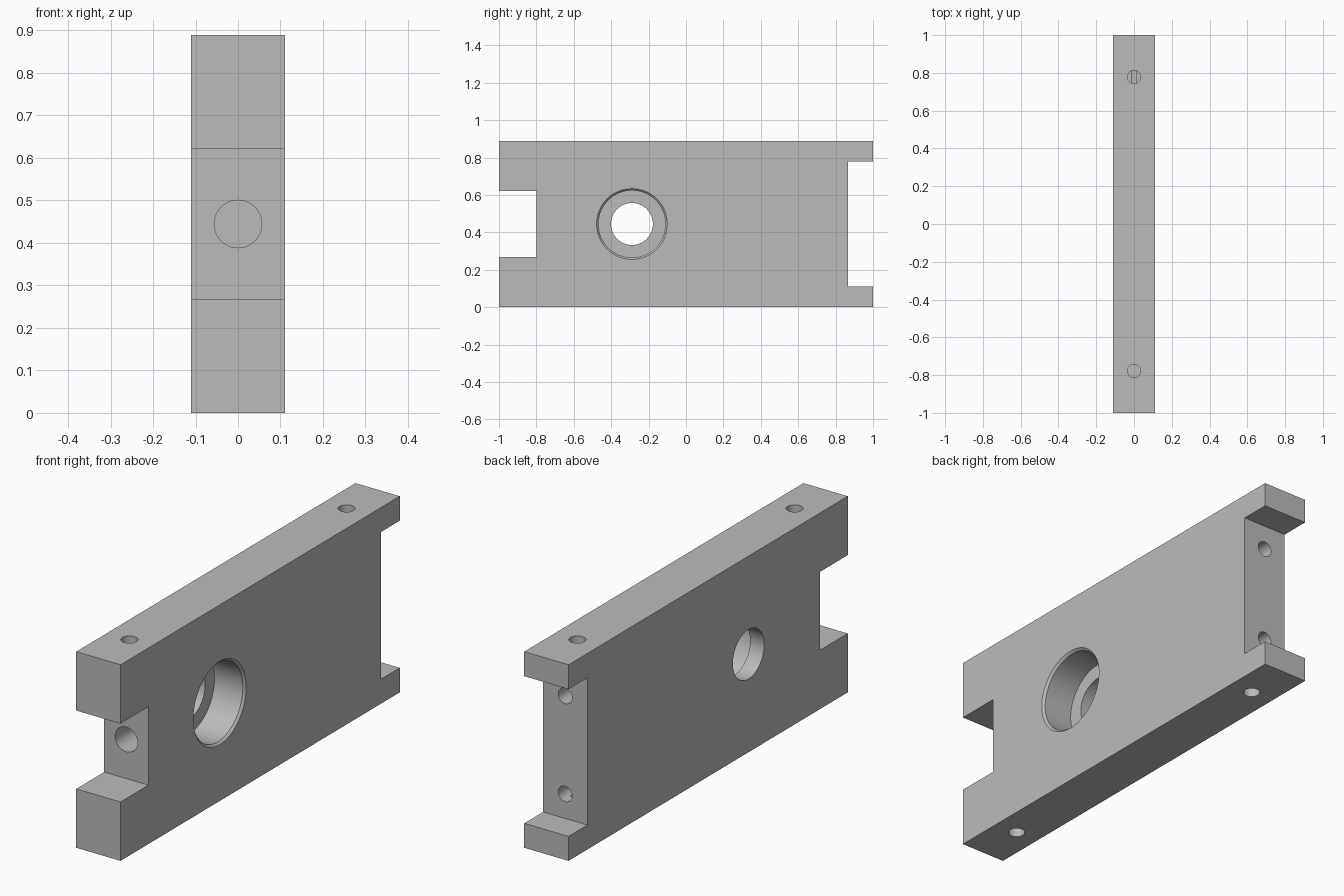
import bpy, bmesh, math
from mathutils import Vector

cube = bpy.data.objects.get("Cube")
if cube:
    bpy.data.objects.remove(cube, do_unlink=True)

HALF_W, HEIGHT, MID = 0.111, 0.889, 0.4445

grey = bpy.data.materials.new("plain grey")
grey.use_nodes = True
grey.diffuse_color = (0.5, 0.5, 0.5, 1)
grey.node_tree.nodes["Principled BSDF"].inputs["Base Color"].default_value = (0.5, 0.5, 0.5, 1)


def finish(name, bm):
    bmesh.ops.recalc_face_normals(bm, faces=bm.faces)
    mesh = bpy.data.meshes.new(name)
    bm.to_mesh(mesh)
    bm.free()
    mesh.materials.append(grey)
    obj = bpy.data.objects.new(name, mesh)
    bpy.context.collection.objects.link(obj)
    return obj


def extrude_profile(name, points):
    """Side outline (y, z) extruded across the plate thickness."""
    bm = bmesh.new()
    face = bm.faces.new([bm.verts.new((-HALF_W, y, z)) for y, z in points])
    out = bmesh.ops.extrude_face_region(bm, geom=[face])["geom"]
    moved = [g for g in out if isinstance(g, bmesh.types.BMVert)]
    bmesh.ops.translate(bm, verts=moved, vec=(2 * HALF_W, 0, 0))
    return finish(name, bm)


def lathe(name, origin, direction, steps, segments=48):
    """Closed turned solid; steps are (distance along direction, radius)."""
    turn = Vector((0, 0, 1)).rotation_difference(Vector(direction))
    bm = bmesh.new()
    rings = []
    for dist, radius in steps:
        ring = []
        for i in range(segments):
            a = math.tau * i / segments
            p = Vector((radius * math.cos(a), radius * math.sin(a), dist))
            ring.append(bm.verts.new(turn @ p + Vector(origin)))
        rings.append(ring)
    for low, high in zip(rings, rings[1:]):
        for i in range(segments):
            j = (i + 1) % segments
            bm.faces.new((low[i], low[j], high[j], high[i]))
    bm.faces.new(rings[0])
    bm.faces.new(rings[-1])
    return finish(name, bm)


def cut(body, cutter):
    cutter.hide_render = True
    mod = body.modifiers.new(cutter.name, "BOOLEAN")
    mod.operation = "DIFFERENCE"
    mod.solver = "EXACT"
    mod.object = cutter
    bpy.ops.object.modifier_apply(modifier=mod.name)
    bpy.data.objects.remove(cutter, do_unlink=True)


# Plate outline with a notch in each end
FRONT, BACK = -0.8, 0.865
upper = [(1, HEIGHT), (1, 0.778), (BACK, 0.778)]
upper_front = [(FRONT, 0.622), (-1, 0.622), (-1, HEIGHT)]
mirrored = lambda pts: [(y, HEIGHT - z) for y, z in reversed(pts)]
plate = extrude_profile("notched_plate", upper + mirrored(upper) + mirrored(upper_front) + upper_front)
bpy.context.view_layer.objects.active = plate
plate.select_set(True)

# Chamfered counterbore with a smaller through hole
cut(plate, lathe("bearing_bore", (HALF_W, -0.289, MID), (-1, 0, 0),
                 [(-0.02, 0.189), (0, 0.189), (0.01, 0.179), (0.152, 0.179),
                  (0.152, 0.112), (0.3, 0.112)], 96))

# Blind holes: top and bottom edges, then the notch walls
DEPTH, SMALL = 0.19, 0.035
for y in (-0.778, 0.778):
    for z, way in ((HEIGHT, -1), (0, 1)):
        cut(plate, lathe("edge_hole", (0, y, z), (0, 0, way), [(-0.05, SMALL), (DEPTH, SMALL)]))
for z in (MID - 0.222, MID + 0.222):
    cut(plate, lathe("back_hole", (0, BACK, z), (0, -1, 0), [(-0.05, SMALL), (DEPTH, SMALL)]))
cut(plate, lathe("front_hole", (0, FRONT, MID), (0, 1, 0), [(-0.05, 0.056), (0.22, 0.056)]))

bpy.ops.object.shade_smooth_by_angle(angle=math.radians(30))
